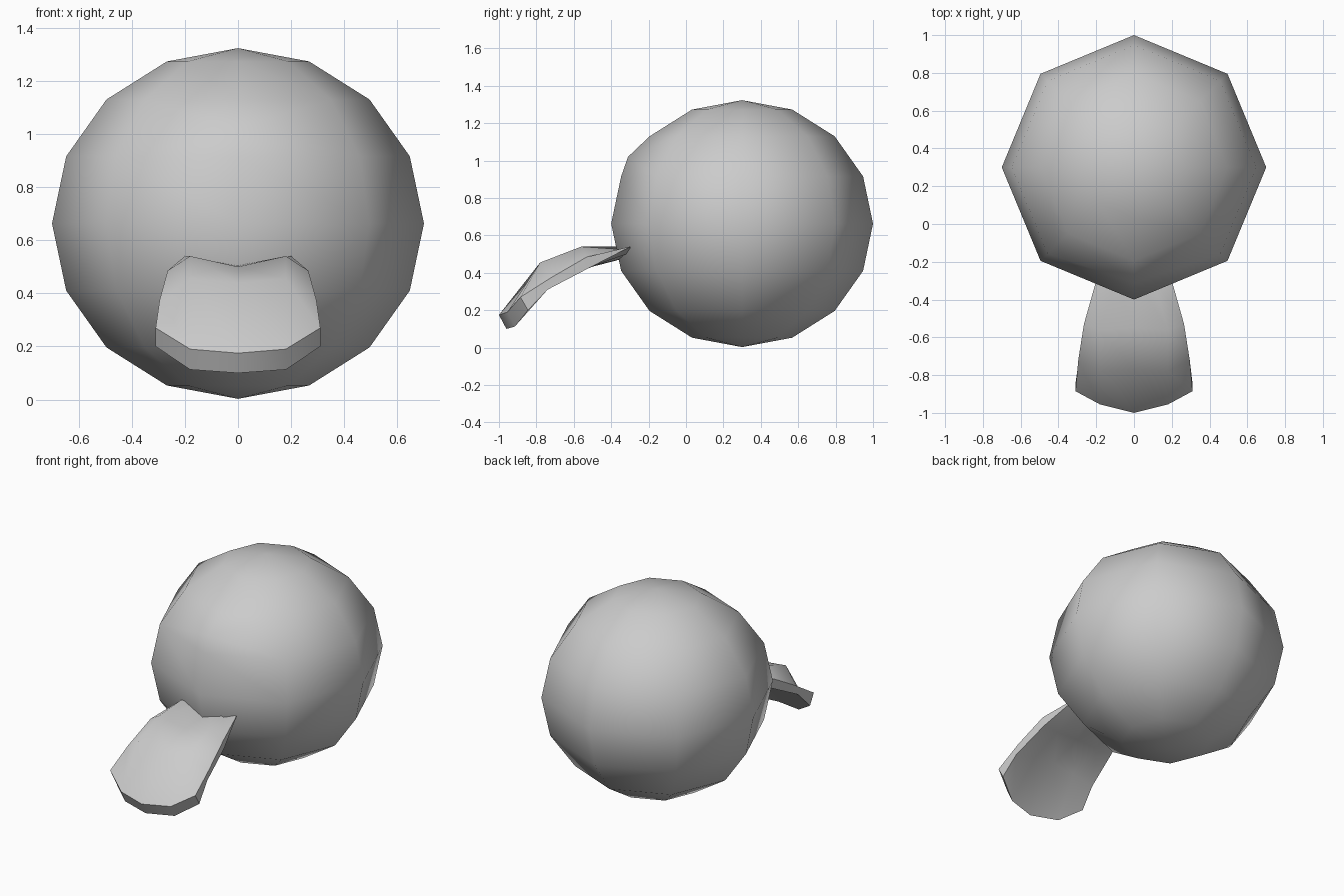
import bpy, bmesh
from math import radians
from mathutils import Vector, Matrix

if "Cube" in bpy.data.objects:
    bpy.data.objects.remove(bpy.data.objects["Cube"])


def add_object(name, bm, angle):
    bmesh.ops.recalc_face_normals(bm, faces=bm.faces[:])
    mesh = bpy.data.meshes.new(name)
    bm.to_mesh(mesh)
    bm.free()
    obj = bpy.data.objects.new(name, mesh)
    bpy.context.collection.objects.link(obj)
    bpy.ops.object.select_all(action='DESELECT')
    obj.select_set(True)
    bpy.context.view_layer.objects.active = obj
    bpy.ops.object.shade_smooth_by_angle(angle=radians(angle))
    return obj


# Head: eight-sided ball with one extra point on the brow
bm = bmesh.new()
place = Matrix.Translation((0, 0.3, 0.663)) @ Matrix.Diagonal((0.7, 0.7, 0.66, 1))
bmesh.ops.create_uvsphere(bm, u_segments=8, v_segments=8, radius=1, matrix=place)
target = Vector((0, -0.275, 1.02))
brow = min(bm.edges, key=lambda e: ((e.verts[0].co + e.verts[1].co) / 2 - target).length)
new = bmesh.ops.subdivide_edges(bm, edges=[brow], cuts=1)
for v in new['geom_inner']:
    if isinstance(v, bmesh.types.BMVert):
        v.co = (0, -0.31, 1.02)
bmesh.ops.triangulate(bm, faces=[f for f in bm.faces if len(f.verts) > 4])
add_object("head", bm, 80)

# Bill: half sections (centre, ridge, rim) from root to tip, mirrored
top = [
    [(0, -0.28, 0.505), (0.10, -0.29, 0.522), (0.20, -0.30, 0.54)],
    [(0, -0.55, 0.50), (0.18, -0.56, 0.54), (0.265, -0.53, 0.485)],
    [(0, -0.77, 0.44), (0.18, -0.78, 0.455), (0.295, -0.72, 0.375)],
    [(0, -1.0, 0.175), (0.18, -0.955, 0.19), (0.31, -0.885, 0.27)],
]
under = [
    [(0, -0.28, 0.49), (0.10, -0.29, 0.51), (0.20, -0.30, 0.538)],
    [(0, -0.53, 0.43), (0.15, -0.53, 0.425), (0.262, -0.52, 0.425)],
    [(0, -0.74, 0.36), (0.15, -0.74, 0.34), (0.295, -0.74, 0.31)],
    [(0, -0.96, 0.10), (0.18, -0.915, 0.113), (0.31, -0.845, 0.2)],
]


def full_row(half):
    return [(-x, y, z) for x, y, z in half[:0:-1]] + half


bm = bmesh.new()
rings = [[bm.verts.new(p) for p in full_row(t) + full_row(u)[::-1]]
         for t, u in zip(top, under)]
for a, b in zip(rings, rings[1:]):
    n = len(a)
    for i in range(n):
        j = (i + 1) % n
        bm.faces.new((a[i], a[j], b[j], b[i]))
for ring in (rings[0], rings[-1]):
    for i in range(4):
        bm.faces.new((ring[i], ring[i + 1], ring[8 - i], ring[9 - i]))
add_object("bill", bm, 50)
